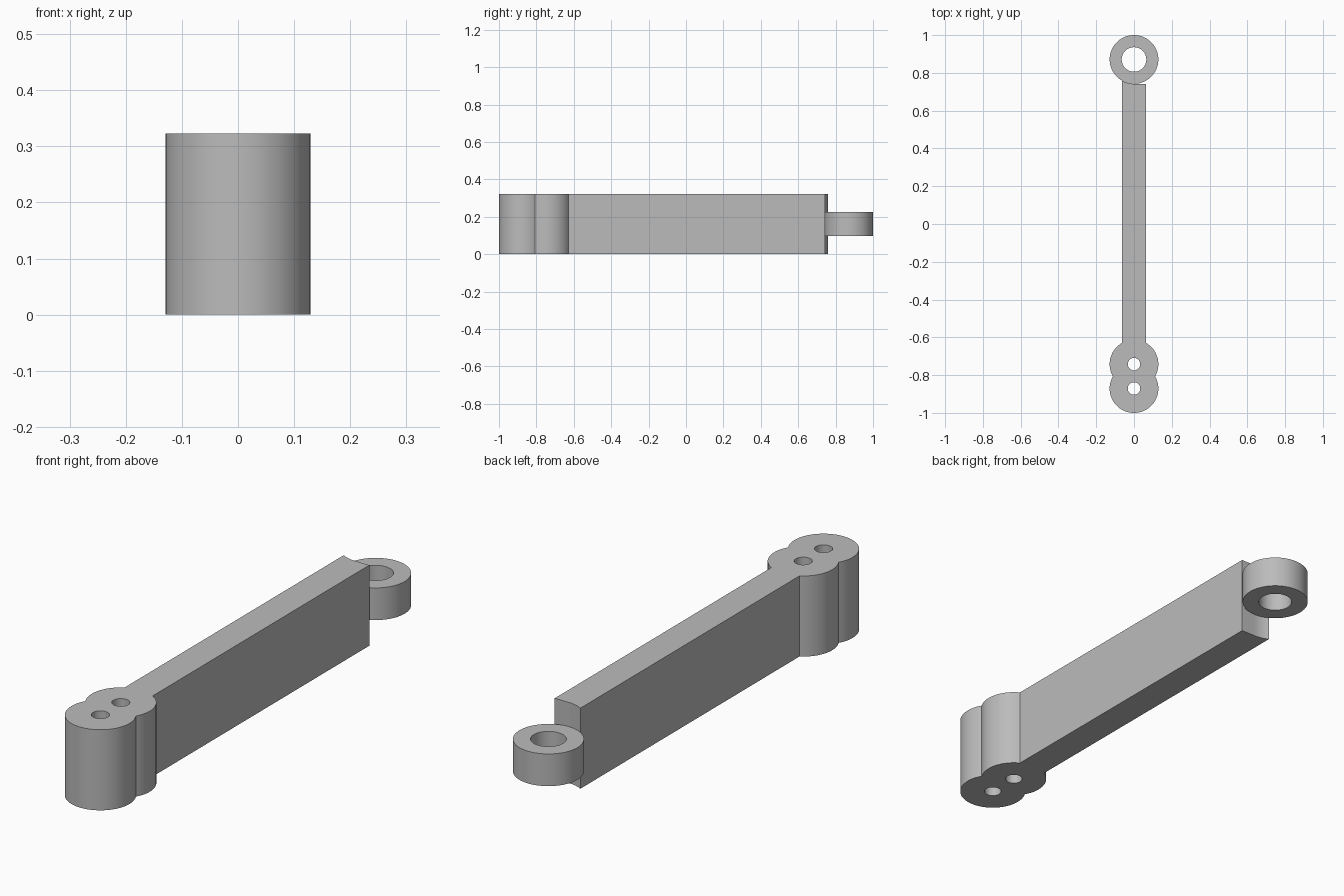
import bpy
import bmesh
from math import acos, cos, sin, pi, radians

if "Cube" in bpy.data.objects:
    bpy.data.objects.remove(bpy.data.objects["Cube"])

R = 0.129            # radius of every lobe and of the ring
HEIGHT = 0.323
HALF_W = 0.0625      # half width of the bar
FRONT_Y, SECOND_Y, RING_Y = -0.871, -0.742, 0.871
BAR_END = RING_Y - R

grey = bpy.data.materials.new("plain grey")
grey.use_nodes = True
grey.diffuse_color = (0.5, 0.5, 0.5, 1)
grey.node_tree.nodes["Principled BSDF"].inputs["Base Color"].default_value = (0.5, 0.5, 0.5, 1)


def arc(y, radius, start, end):
    """Points on an arc centred on (0, y)."""
    n = max(6, round(abs(end - start) / radians(4)))
    angles = [start + (end - start) * i / n for i in range(n + 1)]
    return [(radius * cos(a), y + radius * sin(a)) for a in angles]


def circle(y, radius):
    return arc(y, radius, 0, 2 * pi)[:-1]


def extrude_profile(name, outlines, bottom, top):
    """Filled profile, inner outlines become holes, extruded along z."""
    curve = bpy.data.curves.new(name, "CURVE")
    curve.dimensions = "2D"
    curve.fill_mode = "BOTH"
    curve.extrude = (top - bottom) / 2
    for points in outlines:
        spline = curve.splines.new("POLY")
        spline.points.add(len(points) - 1)
        for p, (x, y) in zip(spline.points, points):
            p.co = (x, y, 0, 1)
        spline.use_cyclic_u = True
    obj = bpy.data.objects.new(name, curve)
    bpy.context.collection.objects.link(obj)
    bpy.ops.object.select_all(action="DESELECT")
    obj.select_set(True)
    bpy.context.view_layer.objects.active = obj
    bpy.ops.object.convert(target="MESH")
    obj = bpy.context.view_layer.objects.active
    bm = bmesh.new()
    bm.from_mesh(obj.data)
    bmesh.ops.remove_doubles(bm, verts=bm.verts, dist=0.0001)
    bmesh.ops.recalc_face_normals(bm, faces=bm.faces)
    bmesh.ops.translate(bm, verts=bm.verts, vec=(0, 0, (top + bottom) / 2))
    bm.to_mesh(obj.data)
    bm.free()
    obj.data.materials.clear()
    obj.data.materials.append(grey)
    bpy.ops.object.shade_smooth_by_angle(angle=radians(25))


# Arm: two overlapping lobes, a straight bar, and an end half hollowed for the ring
seam = pi / 6
join = acos(HALF_W / R)
arm = arc(FRONT_Y, R, pi - seam, 2 * pi + seam)
arm += arc(SECOND_Y, R, -seam, join)[1:]
arm += [(HALF_W, BAR_END)]
arm += arc(RING_Y, R, 1.5 * pi, pi + join)
arm += arc(SECOND_Y, R, pi - join, pi + seam)[:-1]
extrude_profile("arm", [arm, circle(FRONT_Y, 0.033), circle(SECOND_Y, 0.033)], 0, HEIGHT)

# Pivot ring at the back end
extrude_profile("pivot_ring", [circle(RING_Y, R), circle(RING_Y, 0.065)], 0.097, 0.226)
